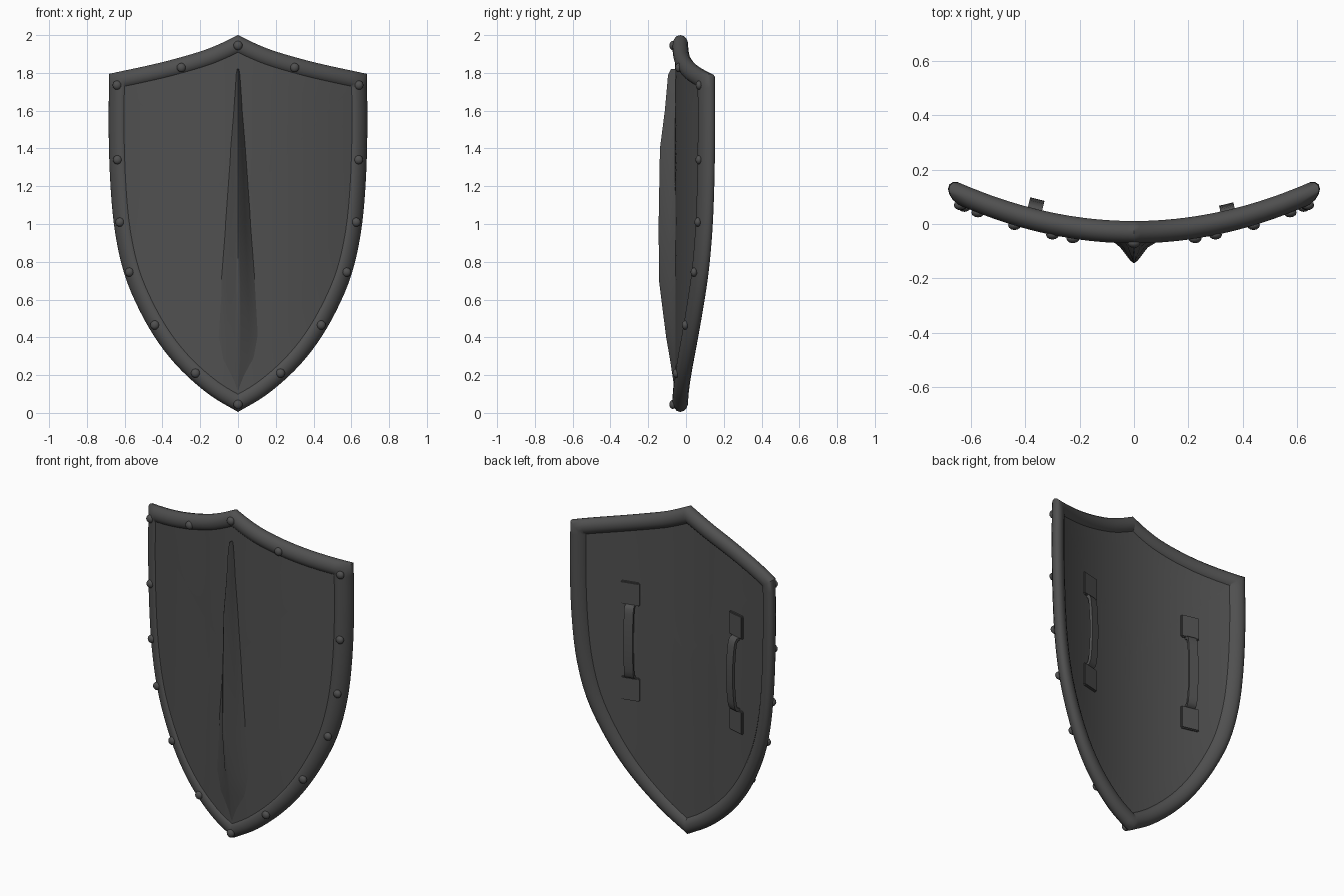
import bpy, bmesh, math
from mathutils import Vector, Matrix

cube = bpy.data.objects.get("Cube")
if cube:
    bpy.data.objects.remove(cube, do_unlink=True)

iron = bpy.data.materials.new("dark_iron")
iron.use_nodes = True
COLOUR = (0.08, 0.08, 0.08, 1)
iron.diffuse_color = COLOUR
iron.node_tree.nodes["Principled BSDF"].inputs["Base Color"].default_value = COLOUR


def finish(name, bm, angle=40):
    """Turn a bmesh into a named, shaded object."""
    bmesh.ops.recalc_face_normals(bm, faces=bm.faces)
    mesh = bpy.data.meshes.new(name)
    bm.to_mesh(mesh)
    bm.free()
    mesh.materials.append(iron)
    obj = bpy.data.objects.new(name, mesh)
    bpy.context.collection.objects.link(obj)
    bpy.ops.object.select_all(action='DESELECT')
    obj.select_set(True)
    bpy.context.view_layer.objects.active = obj
    bpy.ops.object.shade_smooth_by_angle(angle=math.radians(angle))
    return obj


def loft(name, rings, wrap=False, angle=40):
    """Skin a list of closed rings; cap the ends unless wrapped."""
    bm = bmesh.new()
    loops = [[bm.verts.new(p) for p in ring] for ring in rings]
    pairs = list(zip(loops, loops[1:]))
    if wrap:
        pairs.append((loops[-1], loops[0]))
    else:
        bm.faces.new(loops[0])
        bm.faces.new(loops[-1])
    for a, b in pairs:
        for i in range(len(a)):
            j = (i + 1) % len(a)
            bm.faces.new((a[i], a[j], b[j], b[i]))
    return finish(name, bm, angle)


def spline(points, steps):
    """Smooth curve through 2D points."""
    p = [Vector(q) for q in points]
    p = [2 * p[0] - p[1]] + p + [2 * p[-1] - p[-2]]
    out = []
    for a, b, c, d in zip(p, p[1:], p[2:], p[3:]):
        for k in range(steps):
            t = k / steps
            out.append(0.5 * (2 * b + (c - a) * t + (2 * a - 5 * b + 4 * c - d) * t ** 2
                              + (3 * b - a - 3 * c + d) * t ** 3))
    return out + [p[-2]]


def bend(x):
    """Depth of the curved shield at a given x."""
    return -0.03 + 0.34 * x * x


# Outline: one half from the top point round to the bottom point, then mirrored
top = spline([(0, 2), (0.1, 1.952), (0.21, 1.91), (0.42, 1.852), (0.682, 1.795)], 4)
side = spline([(0.682, 1.795), (0.685, 1.5), (0.675, 1.2), (0.65, 0.95), (0.6, 0.73),
               (0.52, 0.54), (0.42, 0.37), (0.3, 0.225), (0.15, 0.095), (0, 0.005)], 4)
half = top + side[1:]
outline = half + [Vector((-p.x, p.y)) for p in reversed(half[1:-1])]


def inset(d):
    """Outline moved inwards by d with mitred corners."""
    out = []
    for i, p in enumerate(outline):
        e1 = (p - outline[i - 1]).normalized()
        e2 = (outline[(i + 1) % len(outline)] - p).normalized()
        n1, n2 = Vector((e1.y, -e1.x)), Vector((e2.y, -e2.x))
        m = (n1 + n2).normalized()
        out.append(p + m * d / m.dot(n1))
    return out


def on_shield(loop, offset):
    return [(p.x, bend(p.x) + offset, p.y) for p in loop]


# Rounded rim
rim = []
for k in range(14):
    a = math.tau * k / 14
    rim.append(on_shield(inset(0.0475 * (1 - math.cos(a))), 0.042 * math.sin(a)))
loft("rim", rim, wrap=True, angle=50)

# Curved panel, front and back skins
middle = Vector((0, 1.1))
edge = inset(0.08)
scales = [0.02] + [k / 8 for k in range(1, 9)]


def panel_ring(s, offset):
    return on_shield([middle + (p - middle) * s for p in edge], offset)


loft("panel", [panel_ring(s, -0.028) for s in scales]
     + [panel_ring(s, 0.02) for s in reversed(scales)])

# Central ridge: height, half width, crest depth
stations = [(1.82, 0.006, -0.08), (1.79, 0.012, -0.095), (1.6, 0.025, -0.112), (1.4, 0.042, -0.138),
            (1, 0.07, -0.145), (0.7, 0.092, -0.143), (0.4, 0.108, -0.105),
            (0.28, 0.09, -0.084), (0.12, 0.012, -0.06)]
ridge = []
for z, w, crest in stations:
    base = -0.052
    shape = [(-1, 0), (-0.55, 0.38), (-0.14, 0.92), (0, 1), (0.14, 0.92), (0.55, 0.38), (1, 0)]
    ridge.append([(w * u, base + (crest - base) * h, z) for u, h in shape] + [(0, -0.03, z)])
loft("central_ridge", ridge, angle=50)

# Rivets round the rim
spots = [(0, 1.945), (0, 0.045)]
for x, z in [(0.3, 1.828), (0.64, 1.735), (0.638, 1.34), (0.625, 1.01),
             (0.575, 0.745), (0.44, 0.465), (0.225, 0.21)]:
    spots += [(x, z), (-x, z)]
bm = bmesh.new()
for x, z in spots:
    place = Matrix.Translation((x, bend(x) - 0.04, z)) @ Matrix.Diagonal((1, 0.75, 1, 1))
    bmesh.ops.create_uvsphere(bm, u_segments=12, v_segments=8, radius=0.024, matrix=place)
finish("rivets", bm, 60)


def arm_strap(name, x, rise):
    """Bowed grip between two fixing plates on the back."""
    place = Matrix.Translation((x, bend(x) + 0.018, 1.11)) @ Matrix.Rotation(math.atan(0.68 * x), 4, 'Z')
    path = spline([(-0.22, 0), (-0.2, rise * 0.65), (-0.1, rise * 0.93), (0, rise),
                   (0.1, rise * 0.93), (0.2, rise * 0.65), (0.22, 0)], 3)
    rings = []
    for i, p in enumerate(path):
        t = (path[min(i + 1, len(path) - 1)] - path[max(i - 1, 0)]).normalized()
        n = Vector((-t.y, t.x)) * 0.009
        a, b = p + n, p - n
        corners = [(-0.027, a), (0.027, a), (0.027, b), (-0.027, b)]
        rings.append([place @ Vector((u, q.y, q.x)) for u, q in corners])
    loft(name, rings)
    bm = bmesh.new()
    for z in (-0.29, 0.29):
        box = place @ Matrix.Translation((0, 0.004, z)) @ Matrix.Diagonal((0.11, 0.022, 0.14, 1))
        bmesh.ops.create_cube(bm, size=1, matrix=box)
    bmesh.ops.bevel(bm, geom=bm.edges[:], offset=0.005, segments=2, affect='EDGES')
    finish(name + "_plates", bm)


# Straps on the back
arm_strap("left_strap", 0.35, 0.036)
arm_strap("right_strap", -0.37, 0.05)
